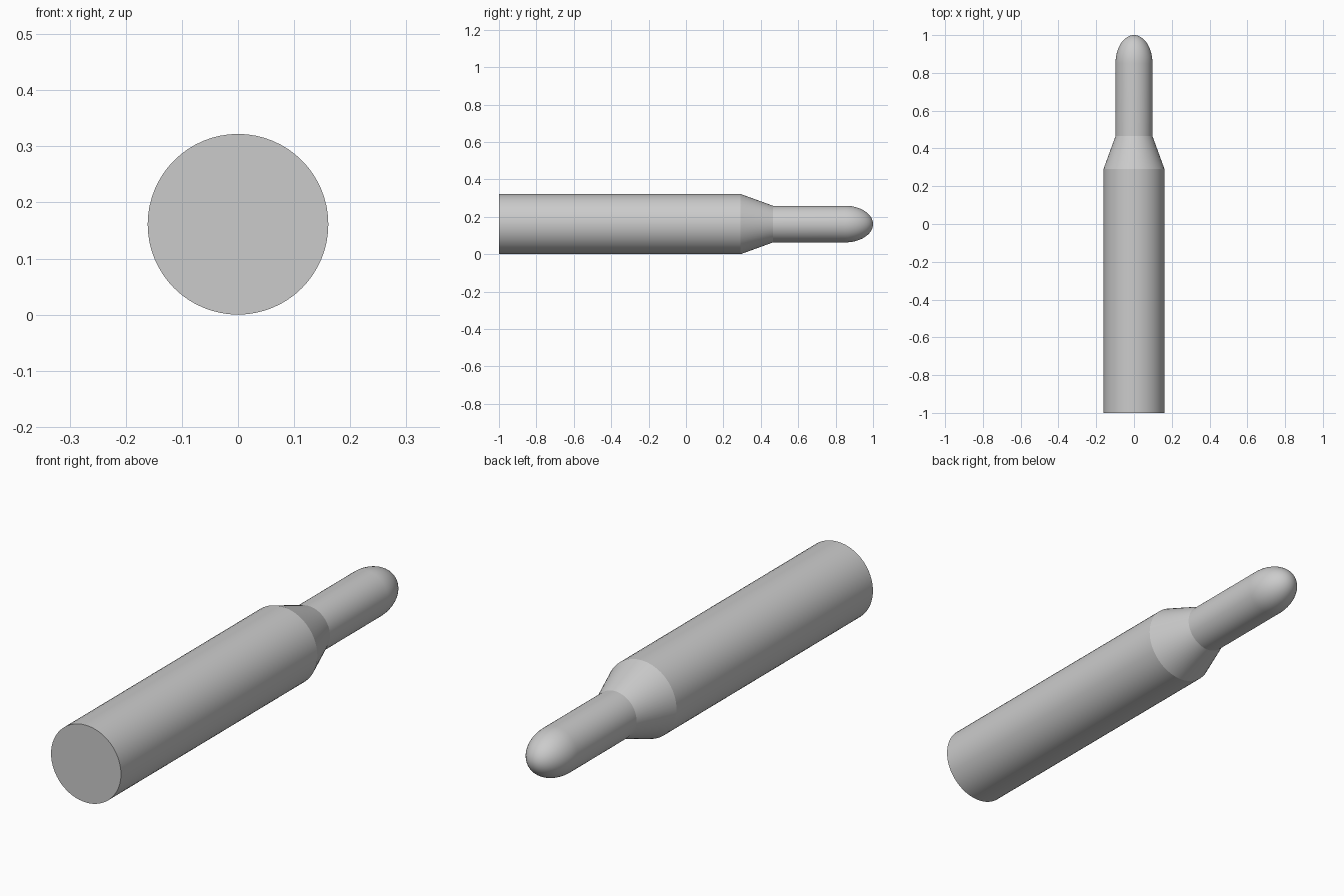
import bpy, bmesh, math

if "Cube" in bpy.data.objects:
    bpy.data.objects.remove(bpy.data.objects["Cube"])

SIDES = 64
R, NECK = 0.161, 0.098      # body and neck radii
grey = bpy.data.materials.new("plain grey")
grey.diffuse_color = (0.6, 0.6, 0.6, 1)
grey.use_nodes = True
grey.node_tree.nodes["Principled BSDF"].inputs["Base Color"].default_value = grey.diffuse_color


def lathe(name, profile):
    """Spin (y, radius) points around the long axis; radius 0 makes a pole."""
    bm = bmesh.new()
    rings = []
    for y, r in profile:
        n = SIDES if r > 0 else 1
        rings.append([bm.verts.new((r * math.sin(2 * math.pi * i / SIDES), y,
                                    R + r * math.cos(2 * math.pi * i / SIDES)))
                      for i in range(n)])
    for a, b in zip(rings, rings[1:]):
        for i in range(SIDES):
            j = (i + 1) % SIDES
            quad = [a[i % len(a)], a[j % len(a)], b[j % len(b)], b[i % len(b)]]
            bm.faces.new(list(dict.fromkeys(quad)))
    bmesh.ops.recalc_face_normals(bm, faces=bm.faces)
    mesh = bpy.data.meshes.new(name)
    bm.to_mesh(mesh)
    bm.free()
    mesh.materials.append(grey)
    ob = bpy.data.objects.new(name, mesh)
    bpy.context.collection.objects.link(ob)
    bpy.ops.object.select_all(action='DESELECT')
    ob.select_set(True)
    bpy.context.view_layer.objects.active = ob
    bpy.ops.object.shade_smooth_by_angle(angle=math.radians(15))


# flat-ended body, tapered shoulder, neck and rounded tip
tip = [(0.85 + 0.15 * math.sin(t), NECK * math.cos(t))
       for t in (math.pi / 2 * k / 16 for k in range(16))]
lathe("stepped_rod", [(-1, 0), (-1, R), (0.292, R), (0.465, NECK)] + tip + [(1, 0)])
